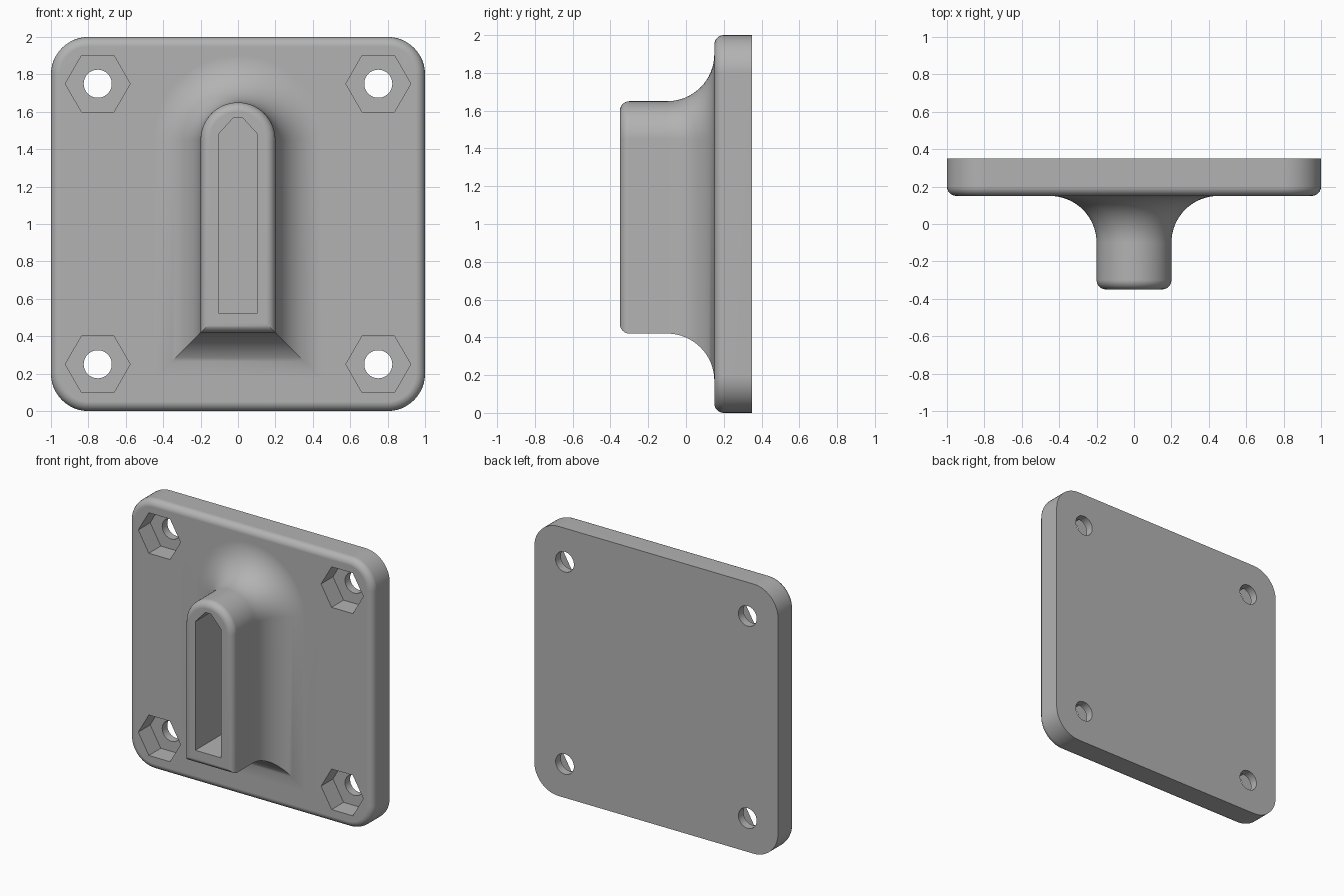
import bpy, bmesh
from math import sin, cos, pi, radians

cube = bpy.data.objects.get("Cube")
if cube:
    bpy.data.objects.remove(cube, do_unlink=True)

grey = bpy.data.materials.new("matte grey")
grey.use_nodes = True
colour = (0.45, 0.45, 0.45, 1)
grey.diffuse_color = colour
grey.node_tree.nodes["Principled BSDF"].inputs["Base Color"].default_value = colour

BACK, FACE, NOSE = 0.35, 0.15, -0.35   # depths of plate back, plate front, boss front
EDGE, FILLET = 0.05, 0.25


def arc(cx, cz, r, start, end, n):
    return [(cx + r * cos(radians(start + (end - start) * i / n)),
             cz + r * sin(radians(start + (end - start) * i / n))) for i in range(n + 1)]


def loft(name, rings):
    """Solid skinned through (outline, depth) rings, capped at both ends."""
    bm = bmesh.new()
    loops = [[bm.verts.new((x, y, z)) for x, z in outline] for outline, y in rings]
    for a, b in zip(loops, loops[1:]):
        for i in range(len(a)):
            j = (i + 1) % len(a)
            bm.faces.new((a[i], a[j], b[j], b[i]))
    bm.faces.new(loops[0])
    bm.faces.new(loops[-1])
    bmesh.ops.recalc_face_normals(bm, faces=bm.faces)
    mesh = bpy.data.meshes.new(name)
    bm.to_mesh(mesh)
    bm.free()
    mesh.materials.append(grey)
    obj = bpy.data.objects.new(name, mesh)
    bpy.context.collection.objects.link(obj)
    return obj


def plate_outline(d):
    corners = ((0.8, 1.8, 0), (-0.8, 1.8, 90), (-0.8, 0.2, 180), (0.8, 0.2, 270))
    return [p for x, z, a in corners for p in arc(x, z, 0.2 + d, a, a + 90, 12)]


def boss_outline(d):
    return [(-0.2 - d, 0.42 - d), (0.2 + d, 0.42 - d)] + arc(0, 1.45, 0.2 + d, 0, 180, 32)


def rounded_edge(outline, y, n=6):
    """Rings for a convex rounded front edge."""
    steps = [pi / 2 * i / n for i in range(n + 1)]
    return [(outline(EDGE * (sin(t) - 1)), y + EDGE * (1 - cos(t))) for t in steps]


def combine(target, tool, operation):
    mod = target.modifiers.new(operation, 'BOOLEAN')
    mod.operation, mod.solver, mod.object = operation, 'EXACT', tool
    bpy.context.view_layer.objects.active = target
    bpy.ops.object.modifier_apply(modifier=mod.name)
    bpy.data.objects.remove(tool, do_unlink=True)


# Base plate with rounded corners and softened front edge
body = loft("mounting_plate", rounded_edge(plate_outline, FACE) + [(plate_outline(0), BACK)])

# Raised boss flaring into the plate
flare = [(boss_outline(FILLET * (1 - cos(t))), FACE - FILLET * (1 - sin(t)))
         for t in [pi / 2 * i / 16 for i in range(17)]]
boss = loft("boss", rounded_edge(boss_outline, NOSE) + flare + [(boss_outline(FILLET), 0.25)])
combine(body, boss, 'UNION')

# Slot in the boss
slot = [(-0.105, 0.525), (0.105, 0.525), (0.105, 1.48),
        (0.022, 1.57), (-0.022, 1.57), (-0.105, 1.48)]
combine(body, loft("slot_cutter", [(slot, NOSE - 0.1), (slot, 0.16)]), 'DIFFERENCE')

# Hexagonal nut recesses with through holes
for x in (-0.75, 0.75):
    for z in (0.25, 1.75):
        for r, n, end in ((0.1735, 6, FACE + 0.14), (0.075, 40, BACK + 0.1)):
            ring = arc(x, z, r, 0, 360, n)[:-1]
            combine(body, loft("hole_cutter", [(ring, FACE - 0.1), (ring, end)]), 'DIFFERENCE')

# Smooth the curves and keep flats flat
bpy.ops.object.select_all(action='DESELECT')
body.select_set(True)
bpy.context.view_layer.objects.active = body
bpy.ops.object.shade_smooth_by_angle(angle=radians(30))
weighted = body.modifiers.new("flat faces", 'WEIGHTED_NORMAL')
weighted.keep_sharp = True
